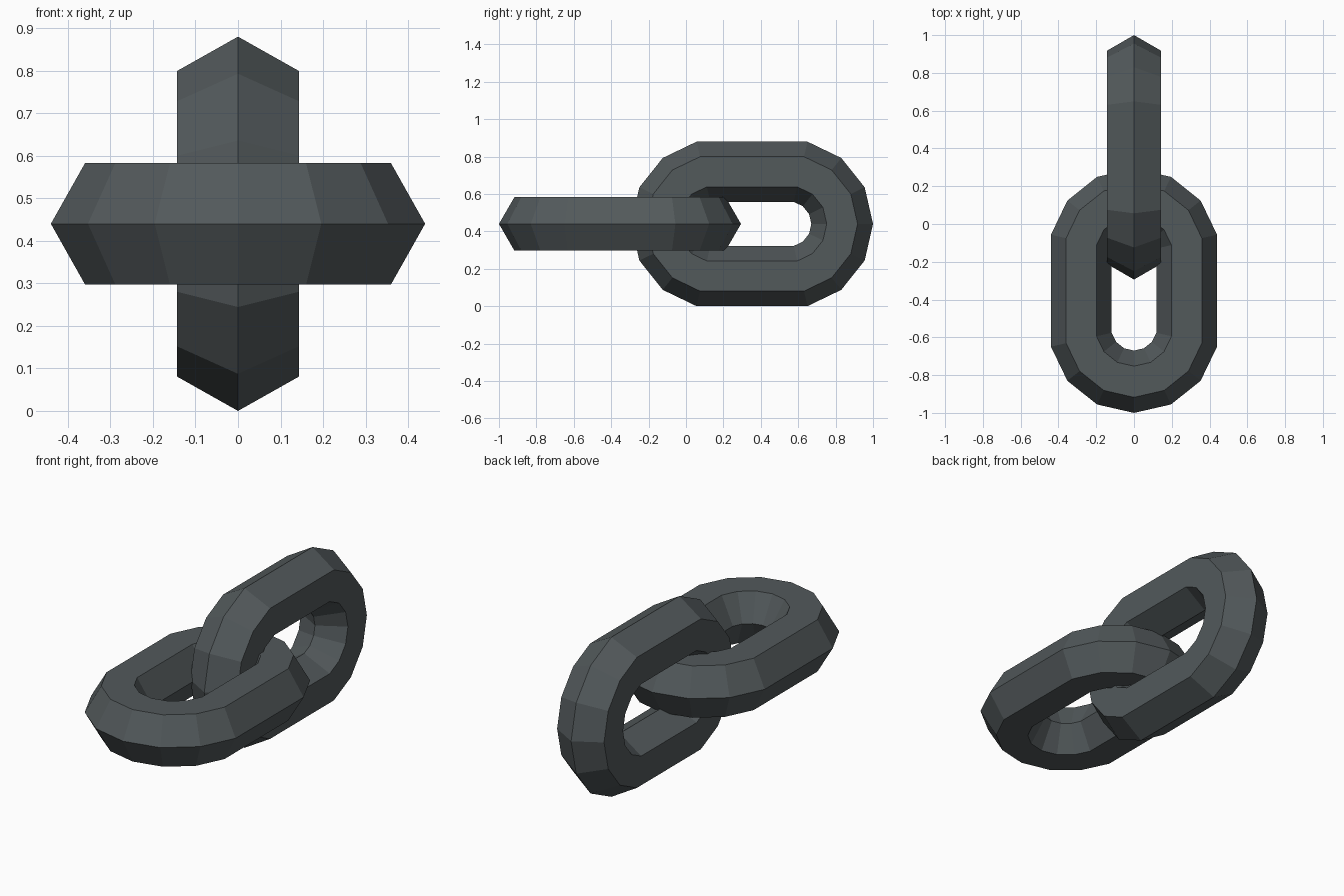
import bpy
from math import radians

if "Cube" in bpy.data.objects:
    bpy.data.objects.remove(bpy.data.objects["Cube"])

# dark steel colour shared by both links
steel = bpy.data.materials.new("dark_steel")
steel.diffuse_color = (0.085, 0.1, 0.105, 1)
steel.use_nodes = True
steel.node_tree.nodes["Principled BSDF"].inputs["Base Color"].default_value = steel.diffuse_color

MAJOR, MINOR = 0.286, 0.165   # ring radius and hexagonal bar radius
STRETCH = 0.196               # half length of the straight part


def chain_link(name, y, rotation):
    # low-poly ring split in two halves that are pulled apart along its length
    bpy.ops.mesh.primitive_torus_add(major_segments=14, minor_segments=6,
                                     major_radius=MAJOR, minor_radius=MINOR)
    link = bpy.context.object
    link.name = name
    for v in link.data.vertices:
        v.co.x += STRETCH if v.co.x > 0 else -STRETCH
    link.data.polygons.foreach_set("use_smooth", [False] * len(link.data.polygons))
    link.data.materials.append(steel)
    link.rotation_euler = [radians(a) for a in rotation]
    link.location = (0, y, 0.44)
    return link


# flat link at the front, upright link at the back
chain_link("flat_link", -0.353, (0, 0, -90))
chain_link("upright_link", 0.353, (90, 0, 90))
